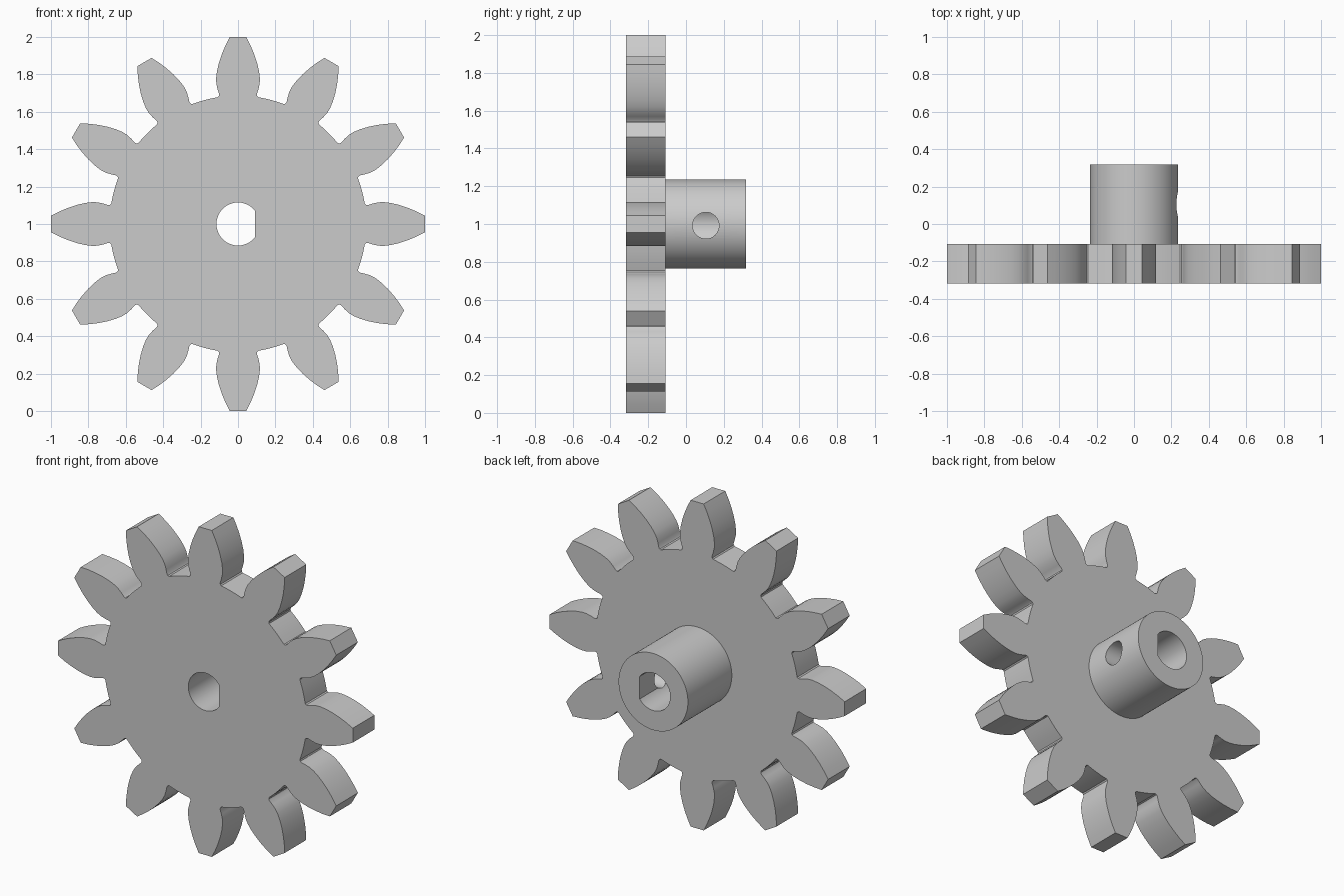
import bpy
import bmesh
from math import sin, cos, pi, radians, sqrt, asin

cube = bpy.data.objects.get("Cube")
if cube:
    bpy.data.objects.remove(cube, do_unlink=True)

FRONT, WEB_BACK, HUB_BACK = -0.317, -0.108, 0.317
TEETH = 12
CENTRE_Z = 1.0

grey = bpy.data.materials.new("plain grey")
grey.use_nodes = True
colour = (0.6, 0.6, 0.6, 1)
grey.diffuse_color = colour
grey.node_tree.nodes["Principled BSDF"].inputs["Base Color"].default_value = colour


def prism(name, outline, y0, y1):
    """Extrude an outline of (x, z) points around the gear axis from y0 to y1."""
    bm = bmesh.new()
    face = bm.faces.new([bm.verts.new((x, y0, z + CENTRE_Z)) for x, z in outline])
    ext = bmesh.ops.extrude_face_region(bm, geom=[face])
    moved = [v for v in ext["geom"] if isinstance(v, bmesh.types.BMVert)]
    bmesh.ops.translate(bm, verts=moved, vec=(0, y1 - y0, 0))
    bmesh.ops.recalc_face_normals(bm, faces=bm.faces)
    mesh = bpy.data.meshes.new(name)
    bm.to_mesh(mesh)
    bm.free()
    mesh.materials.append(grey)
    obj = bpy.data.objects.new(name, mesh)
    bpy.context.collection.objects.link(obj)
    return obj


def arc(radius, start, end, steps):
    return [(radius * cos(start + (end - start) * i / steps),
             radius * sin(start + (end - start) * i / steps)) for i in range(steps + 1)]


def combine(target, tool, operation):
    """Apply a boolean and discard the tool object."""
    tool.hide_render = True
    mod = target.modifiers.new(operation.lower(), 'BOOLEAN')
    mod.operation, mod.solver, mod.object = operation, 'EXACT', tool
    bpy.ops.object.select_all(action='DESELECT')
    bpy.context.view_layer.objects.active = target
    target.select_set(True)
    bpy.ops.object.modifier_apply(modifier=mod.name)
    bpy.data.objects.remove(tool, do_unlink=True)


# Toothed wheel: half a tooth as (half width, radius), mirrored and repeated
half = [(0.044, 1.0), (0.067, 0.955), (0.086, 0.91), (0.101, 0.865), (0.112, 0.82),
        (0.117, 0.78), (0.116, 0.75), (0.109, 0.72), (0.101, 0.695), (0.102, 0.685),
        (0.108, 0.678), (0.118, 0.676)]
tooth = [(-w, r) for w, r in reversed(half)] + half
tooth += [(0.686 * sin(radians(a)), 0.686 * cos(radians(a))) for a in (12.5, 15, 17.5)]
outline = []
for i in range(TEETH):
    a = 2 * pi * i / TEETH
    outline += [(x * cos(a) + z * sin(a), z * cos(a) - x * sin(a)) for x, z in tooth]
gear = prism("gear_wheel_with_hub", outline, FRONT, WEB_BACK)

# Hub on the back
hub = prism("hub", arc(0.235, 0, 2 * pi, 96)[:-1], WEB_BACK - 0.05, HUB_BACK)
combine(gear, hub, 'UNION')

# D-shaped bore with its flat on the left side
flat = asin(sqrt(0.115 ** 2 - 0.092 ** 2) / 0.115)
bore = prism("bore_cutter", arc(0.115, flat, 2 * pi - flat, 64), -0.5, 0.5)
combine(gear, bore, 'DIFFERENCE')

# Set screw hole from the left side of the hub into the bore
bpy.ops.mesh.primitive_cylinder_add(vertices=48, radius=0.07, depth=0.35,
                                    location=(0.205, 0.105, 0.992), rotation=(0, pi / 2, 0))
screw_hole = bpy.context.object
screw_hole.name = "screw_hole_cutter"
screw_hole.data.materials.append(grey)
combine(gear, screw_hole, 'DIFFERENCE')

bpy.ops.object.shade_smooth_by_angle(angle=radians(25))
